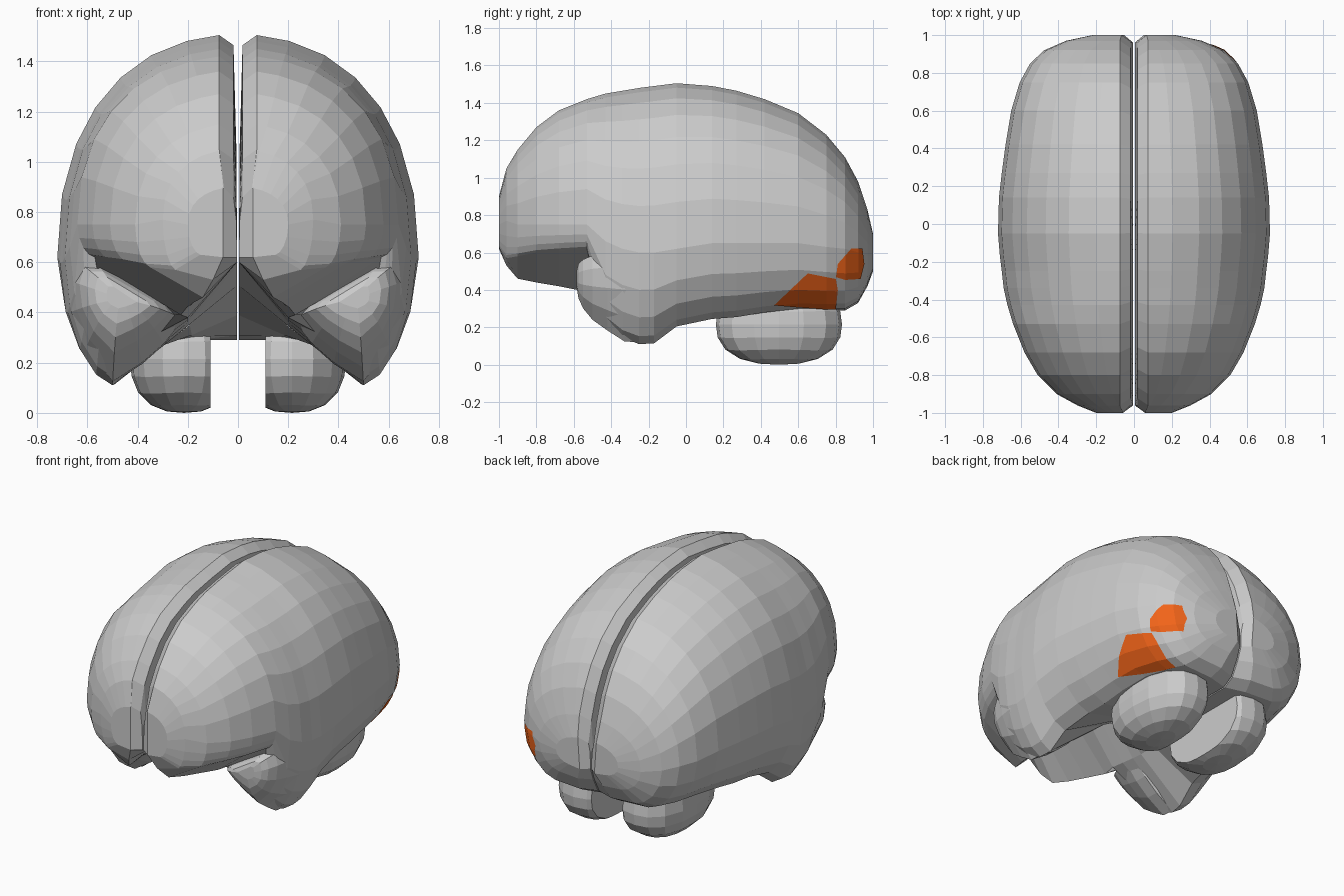
import bpy, bmesh
from math import cos, sin, radians
from mathutils import Vector

if "Cube" in bpy.data.objects:
    bpy.data.objects.remove(bpy.data.objects["Cube"])


def loft(rings, split_caps=False):
    """Closed mesh through equal-length rings of points."""
    bm = bmesh.new()
    vs = [[bm.verts.new(p) for p in r] for r in rings]
    n = len(vs[0])
    for a, b in zip(vs, vs[1:]):
        for i in range(n):
            j = (i + 1) % n
            bm.faces.new((a[i], a[j], b[j], b[i]))
    for end in (vs[0], vs[-1]):
        if split_caps:  # bevelled strip beside the midline plus flat end
            bm.faces.new(end[:4] + end[-1:])
            bm.faces.new(end[3:])
        else:
            bm.faces.new(end)
    bmesh.ops.recalc_face_normals(bm, faces=bm.faces)
    return bm


def add(name, bm):
    me = bpy.data.meshes.new(name)
    bm.to_mesh(me)
    ob = bpy.data.objects.new(name, me)
    bpy.context.collection.objects.link(ob)
    return ob


def mirror(ob):
    m = ob.modifiers.new("mirror", 'MIRROR')
    m.use_mirror_merge = False


def brain_ring(y, zt, xw, zw, xl, zl, zp):
    """Half section: rounded outside, flat inner wall, notched underside."""
    yi = y * 0.96  # inner wall is a little shorter, rounding the ends
    zb = max(zp, 0.6 - 0.62 * min(max(y + 0.2, 0), 0.5))
    pts = [(0.004, yi, zb), (0.006, yi, (zb + zt) / 2), (0.018, yi, zt - 0.04),
           (min(0.075, xw * 0.3), y, zt)]
    for t in (76, 64, 52, 40, 28, 14, 0):
        a = radians(t)
        pts.append((xw * cos(a) ** 0.89, y, zw + (zt - zw) * sin(a) ** 0.89))
    for t in (24, 45, 66, 90):
        a = radians(t)
        pts.append((xl + (xw - xl) * max(cos(a), 0) ** 1.25, y, zw - (zw - zl) * sin(a)))
    pts.append((xl * 0.4, y, zp))
    return pts


# cerebral hemisphere: y, top, width, widest z, lower edge x, lower edge z, inner underside z
sections = [
    (-1.0, 0.90, 0.20, 0.75, 0.15, 0.63, 0.62),
    (-0.96, 1.05, 0.30, 0.77, 0.25, 0.57, 0.53),
    (-0.90, 1.15, 0.41, 0.75, 0.35, 0.58, 0.46),
    (-0.80, 1.27, 0.51, 0.75, 0.44, 0.60, 0.44),
    (-0.68, 1.36, 0.58, 0.75, 0.51, 0.61, 0.42),
    (-0.53, 1.42, 0.64, 0.75, 0.57, 0.62, 0.39),
    (-0.43, 1.45, 0.67, 0.66, 0.50, 0.22, 0.38),
    (-0.34, 1.465, 0.69, 0.62, 0.50, 0.145, 0.37),
    (-0.25, 1.48, 0.70, 0.60, 0.50, 0.11, 0.36),
    (-0.17, 1.49, 0.71, 0.60, 0.49, 0.115, 0.35),
    (-0.05, 1.505, 0.72, 0.62, 0.48, 0.205, 0.35),
    (0.14, 1.49, 0.715, 0.65, 0.46, 0.245, 0.31),
    (0.27, 1.465, 0.70, 0.65, 0.45, 0.255, 0.29),
    (0.42, 1.42, 0.68, 0.65, 0.44, 0.28, 0.29),
    (0.6, 1.345, 0.65, 0.65, 0.42, 0.30, 0.29),
    (0.75, 1.23, 0.605, 0.63, 0.38, 0.30, 0.29),
    (0.85, 1.11, 0.55, 0.62, 0.33, 0.30, 0.29),
    (0.92, 0.98, 0.475, 0.60, 0.28, 0.34, 0.33),
    (0.97, 0.83, 0.36, 0.58, 0.22, 0.43, 0.42),
    (1.0, 0.70, 0.22, 0.58, 0.13, 0.51, 0.50),
]
body = loft([brain_ring(*s) for s in sections], split_caps=True)
hemisphere = add("cerebral_hemispheres", body)

# front of the temporal lobe: one outline scaled along y
outline = [(0.21, 0.37), (0.29, 0.27), (0.38, 0.19), (0.5, 0.112), (0.61, 0.25), (0.67, 0.4),
           (0.685, 0.53), (0.66, 0.62), (0.58, 0.62), (0.41, 0.53), (0.25, 0.44)]


def lobe_ring(y, s):
    pts = []
    for x, z in outline:
        dz = z - 0.45
        pts.append((0.47 + (x - 0.47) * s ** 0.6, y, 0.45 + dz * (s ** 0.5 if dz > 0 else s)))
    return pts


lobe = loft([lobe_ring(*s) for s in [
    (-0.585, 0.1), (-0.575, 0.28), (-0.55, 0.44), (-0.5, 0.62),
    (-0.42, 0.79), (-0.33, 0.96), (-0.25, 0.98), (-0.15, 0.7)]])
temporal = add("temporal_lobe_helper", lobe)
temporal.hide_render = True
union = hemisphere.modifiers.new("join_lobe", 'BOOLEAN')
union.operation = 'UNION'
union.solver = 'EXACT'
union.object = temporal
mirror(hemisphere)

# cerebellum: boxy ellipsoid with a flat inner wall
bm = bmesh.new()
bmesh.ops.create_uvsphere(bm, u_segments=16, v_segments=10, radius=1)
for v in bm.verts:
    c = v.co / sum(abs(k) ** 2.4 for k in v.co) ** (1 / 2.4)
    v.co = Vector((0.215 + 0.215 * c.x, 0.497 + 0.337 * c.y, 0.215 + 0.215 * c.z))
for co, no in (((0.11, 0, 0), (-1, 0, 0)), ((0, 0, 0.31), (0, 0, 1))):
    bmesh.ops.bisect_plane(bm, geom=bm.verts[:] + bm.edges[:] + bm.faces[:],
                           plane_co=co, plane_no=no, clear_outer=True)
    bmesh.ops.holes_fill(bm, edges=[e for e in bm.edges if e.is_boundary])
bmesh.ops.recalc_face_normals(bm, faces=bm.faces)
mirror(add("cerebellum", bm))

# highlighted regions: pieces of the outer surface trimmed to (y, z) outlines
orange = bpy.data.materials.new("orange")
orange.diffuse_color = (0.9, 0.13, 0.01, 1)
orange.use_nodes = True
orange.node_tree.nodes["Principled BSDF"].inputs["Base Color"].default_value = orange.diffuse_color


def region(name, border):
    bm = body.copy()
    bm.normal_update()
    bmesh.ops.delete(bm, geom=[f for f in bm.faces if f.normal.x < 0.1], context='FACES')
    for (y0, z0), (y1, z1) in zip(border, border[1:] + border[:1]):
        bmesh.ops.bisect_plane(bm, geom=bm.verts[:] + bm.edges[:] + bm.faces[:],
                               plane_co=(0, y0, z0), plane_no=(0, z1 - z0, y0 - y1),
                               clear_outer=True)
    bm.normal_update()
    for v in bm.verts:
        v.co += v.normal * 0.004
    add(name, bm).data.materials.append(orange)


region("lower_region", [(0.47, 0.32), (0.8, 0.295), (0.81, 0.40), (0.8, 0.46), (0.65, 0.49)])
region("upper_region", [(0.8, 0.47), (0.85, 0.455), (0.93, 0.46), (0.95, 0.54),
                        (0.94, 0.62), (0.88, 0.62), (0.81, 0.54)])
